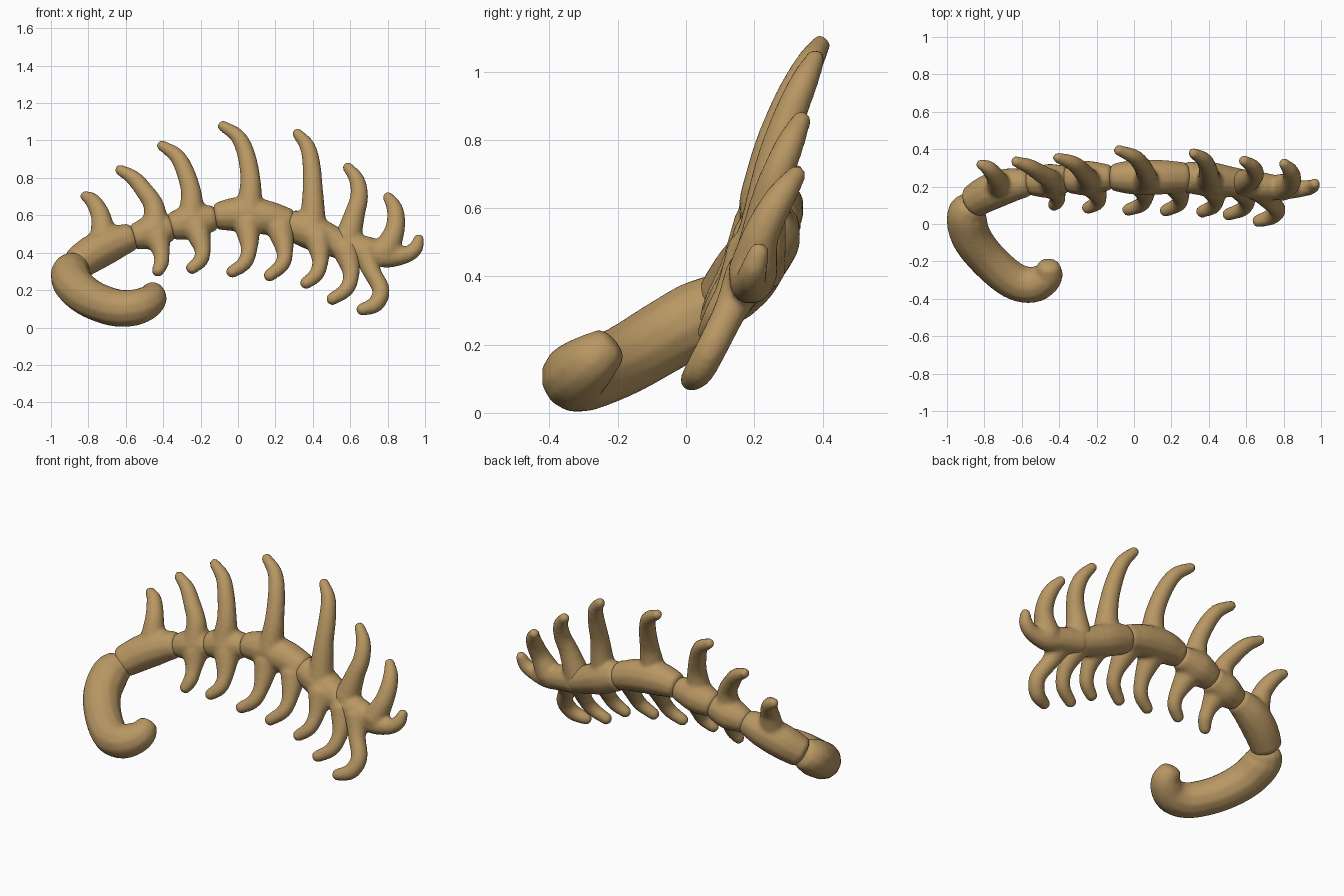
import bpy, bmesh, math
from mathutils import Vector

bone = bpy.data.materials.new("tan_bone")
bone.diffuse_color = (0.48, 0.31, 0.125, 1)


def catmull(pts, steps=5):
    """Smooth a list of (x, y, z, radius) points."""
    p = [Vector(q) for q in pts]
    p = [2 * p[0] - p[1]] + p + [2 * p[-1] - p[-2]]
    out = []
    for i in range(1, len(p) - 2):
        a, b, c, d = p[i - 1:i + 3]
        for s in range(steps):
            t = s / steps
            out.append(0.5 * (2 * b + (c - a) * t + (2 * a - 5 * b + 4 * c - d) * t * t
                              + (3 * b - a - 3 * c + d) * t ** 3))
    return out + [p[-2]]


def tube(bm, pts, sides=12, cap=0.7):
    """Closed tube of varying radius with rounded ends."""
    path = catmull(pts)
    pos = [q.to_3d() for q in path]
    rad = [q[3] for q in path]
    d0, d1 = (pos[0] - pos[1]).normalized(), (pos[-1] - pos[-2]).normalized()
    r0, r1 = rad[0], rad[-1]
    for a in (0.5, 1.0, 1.35):
        pos.insert(0, path[0].to_3d() + d0 * r0 * cap * math.sin(a))
        rad.insert(0, r0 * math.cos(a))
        pos.append(path[-1].to_3d() + d1 * r1 * cap * math.sin(a))
        rad.append(r1 * math.cos(a))
    rings, n = [], None
    for i, p in enumerate(pos):
        t = (pos[min(i + 1, len(pos) - 1)] - pos[max(i - 1, 0)]).normalized()
        n = t.orthogonal() if n is None else n - t * n.dot(t)
        n.normalize()
        b = t.cross(n)
        rings.append([bm.verts.new(p + rad[i] * (n * math.cos(k * math.tau / sides)
                                                 + b * math.sin(k * math.tau / sides)))
                      for k in range(sides)])
    for r, s in zip(rings, rings[1:]):
        for k in range(sides):
            j = (k + 1) % sides
            bm.faces.new((r[k], r[j], s[j], s[k]))
    bm.faces.new(rings[0][::-1])
    bm.faces.new(rings[-1])


def part(name, *tubes):
    """Fuse several tubes into one smooth bone."""
    bm = bmesh.new()
    for pts, cap in tubes:
        tube(bm, pts, cap=cap)
    bmesh.ops.recalc_face_normals(bm, faces=bm.faces)
    me = bpy.data.meshes.new(name)
    bm.to_mesh(me)
    bm.free()
    me.materials.append(bone)
    ob = bpy.data.objects.new(name, me)
    bpy.context.collection.objects.link(ob)
    m = ob.modifiers.new("fuse", 'REMESH')
    m.mode, m.voxel_size, m.use_smooth_shade = 'VOXEL', 0.012, True
    s = ob.modifiers.new("soften", 'SMOOTH')
    s.factor, s.iterations = 0.5, 5


def spike(b, xz, ytip):
    """Dorsal spike: front-view points rising from base b and leaning back to ytip."""
    z0, z1 = b[2], xz[-1][1]
    pts = [(*b, 0.075)]
    for (x, z), r in zip(xz, (0.056, 0.049, 0.042, 0.029)):
        f = (z - z0) / (z1 - z0)
        pts.append((x, b[1] + (ytip - b[1]) * f ** 1.7, z, r))
    return pts, 0.8


def leg(b, xz, ytip):
    """Hooked rib below the spine, reaching forward to ytip."""
    pts = [(*b, 0.075)]
    for (x, z), r in zip(xz, (0.046, 0.041, 0.034)):
        f = (z - b[2]) / (xz[-1][1] - b[2])
        pts.append((x, b[1] + (ytip - b[1]) * f, z, r))
    return pts, 0.8


# curled tail
part("tail_hook", ([(-0.455, -0.225, 0.195, 0.062), (-0.465, -0.28, 0.15, 0.085),
                    (-0.54, -0.325, 0.11, 0.098), (-0.65, -0.30, 0.105, 0.102),
                    (-0.78, -0.19, 0.15, 0.104), (-0.87, -0.07, 0.22, 0.108),
                    (-0.895, 0.04, 0.285, 0.108), (-0.875, 0.10, 0.325, 0.09)], 0.4))
# tail root with the first spike
part("tail_root", ([(-0.86, 0.12, 0.34, 0.09), (-0.77, 0.17, 0.40, 0.10),
                    (-0.67, 0.205, 0.45, 0.095), (-0.57, 0.22, 0.485, 0.075)], 0.3),
     spike((-0.72, 0.2, 0.47), [(-0.73, 0.58), (-0.75, 0.635), (-0.78, 0.68), (-0.82, 0.705)], 0.32))
# vertebrae, each with a spike and ribs
part("vertebra_1", ([(-0.555, 0.22, 0.485, 0.07), (-0.46, 0.23, 0.51, 0.093),
                     (-0.365, 0.24, 0.535, 0.075)], 0.3),
     spike((-0.44, 0.22, 0.54), [(-0.45, 0.65), (-0.50, 0.73), (-0.56, 0.80), (-0.635, 0.845)], 0.335),
     leg((-0.43, 0.2, 0.48), [(-0.41, 0.40), (-0.41, 0.345), (-0.43, 0.30)], 0.10))
part("vertebra_2", ([(-0.35, 0.24, 0.54, 0.077), (-0.25, 0.245, 0.565, 0.095),
                     (-0.13, 0.25, 0.585, 0.07)], 0.3),
     spike((-0.25, 0.23, 0.59), [(-0.25, 0.72), (-0.285, 0.84), (-0.33, 0.92), (-0.41, 0.975)], 0.355),
     leg((-0.22, 0.21, 0.53), [(-0.19, 0.42), (-0.20, 0.36), (-0.25, 0.315)], 0.085))
part("vertebra_3", ([(-0.11, 0.25, 0.595, 0.075), (0.0, 0.25, 0.605, 0.095),
                     (0.14, 0.25, 0.59, 0.095), (0.27, 0.25, 0.555, 0.082)], 0.3),
     spike((0.06, 0.23, 0.63), [(0.067, 0.78), (0.045, 0.92), (0.0, 1.02), (-0.085, 1.08)], 0.395),
     leg((0.05, 0.21, 0.55), [(0.06, 0.425), (0.035, 0.345), (-0.035, 0.295)], 0.075),
     leg((0.23, 0.21, 0.52), [(0.25, 0.405), (0.235, 0.335), (0.165, 0.275)], 0.07))
part("vertebra_4", ([(0.28, 0.25, 0.55, 0.085), (0.40, 0.24, 0.505, 0.095),
                     (0.52, 0.225, 0.455, 0.083), (0.60, 0.215, 0.43, 0.075)], 0.3),
     spike((0.40, 0.23, 0.54), [(0.40, 0.73), (0.393, 0.87), (0.37, 0.97), (0.315, 1.04)], 0.38),
     leg((0.43, 0.19, 0.47), [(0.44, 0.36), (0.42, 0.285), (0.36, 0.235)], 0.065),
     leg((0.58, 0.19, 0.41), [(0.605, 0.29), (0.58, 0.205), (0.50, 0.15)], 0.05))
# end piece with upturned point, two spikes and the last rib
part("end_vertebra", ([(0.59, 0.215, 0.43, 0.08), (0.70, 0.20, 0.41, 0.075),
                       (0.80, 0.19, 0.38, 0.062), (0.90, 0.19, 0.39, 0.046),
                       (0.95, 0.20, 0.425, 0.04), (0.968, 0.215, 0.475, 0.03)], 0.8),
     spike((0.585, 0.22, 0.47), [(0.625, 0.61), (0.648, 0.70), (0.635, 0.79), (0.585, 0.86)], 0.34),
     spike((0.79, 0.195, 0.41), [(0.835, 0.51), (0.845, 0.59), (0.832, 0.65), (0.80, 0.70)], 0.325),
     ([(0.68, 0.18, 0.40, 0.07), (0.715, 0.13, 0.30, 0.05), (0.765, 0.08, 0.20, 0.047),
       (0.735, 0.04, 0.125, 0.045), (0.66, 0.015, 0.095, 0.034)], 0.8))
